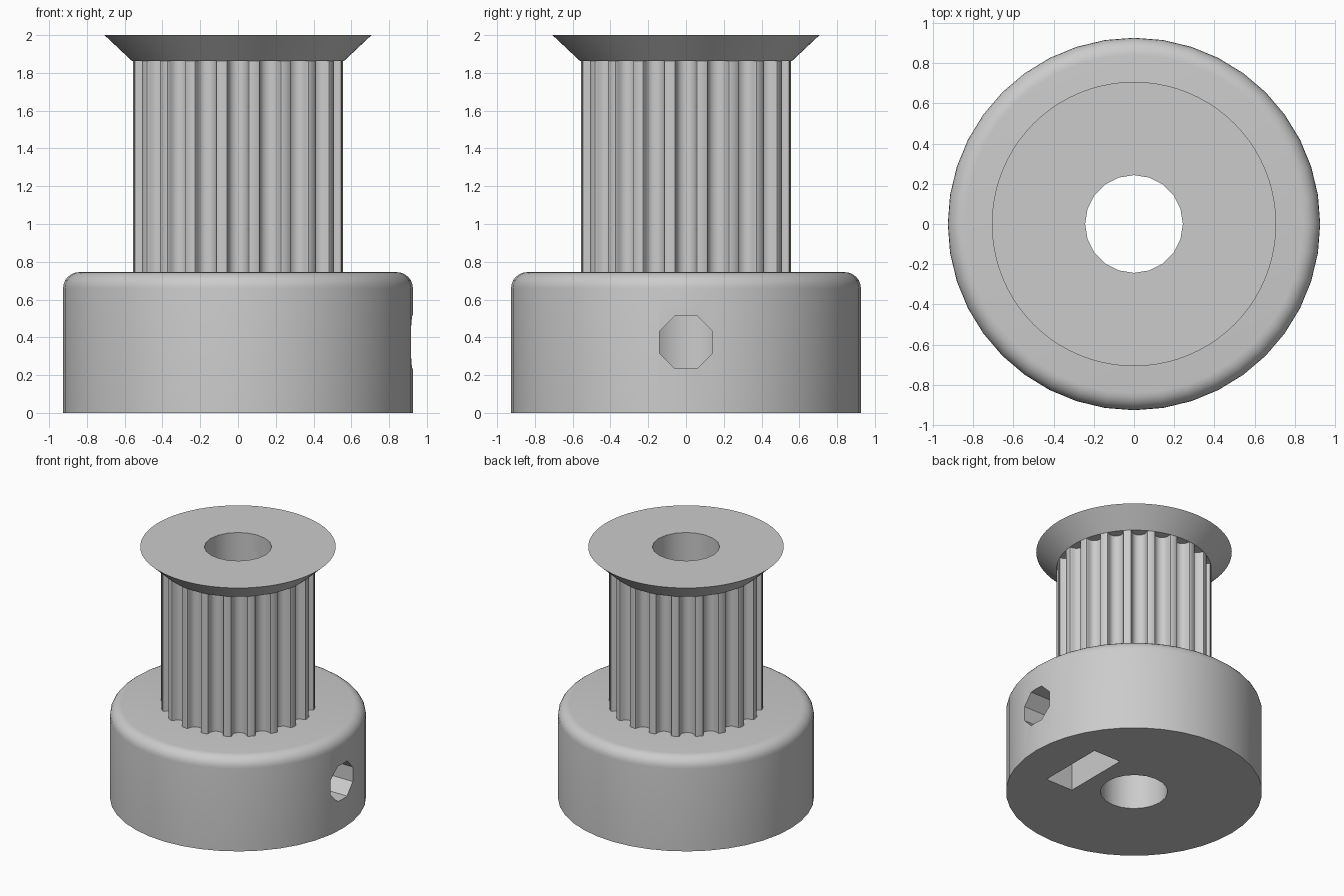
import bpy, bmesh
from math import pi, sin, cos, radians
from mathutils import Matrix

if "Cube" in bpy.data.objects:
    bpy.data.objects.remove(bpy.data.objects["Cube"], do_unlink=True)

grey = bpy.data.materials.new("plain grey")
grey.use_nodes = True
grey.diffuse_color = (0.6, 0.6, 0.6, 1)
grey.node_tree.nodes["Principled BSDF"].inputs["Base Color"].default_value = (0.6, 0.6, 0.6, 1)

TEETH = 20
BASE_R, BASE_TOP, ROUND = 0.926, 0.745, 0.085
BARREL_R, BARREL_TOP = 0.56, 1.862
FLANGE_R, TOP = 0.707, 2.0
BORE_R, SCREW_Z = 0.243, 0.375


def make_object(name, bm):
    bmesh.ops.recalc_face_normals(bm, faces=bm.faces)
    mesh = bpy.data.meshes.new(name)
    bm.to_mesh(mesh)
    bm.free()
    mesh.materials.append(grey)
    obj = bpy.data.objects.new(name, mesh)
    bpy.context.collection.objects.link(obj)
    return obj


def loft(name, rings):
    """Solid through a stack of equal-length rings, capped at both ends."""
    bm = bmesh.new()
    loops = [[bm.verts.new(p) for p in ring] for ring in rings]
    n = len(loops[0])
    for low, high in zip(loops, loops[1:]):
        for i in range(n):
            j = (i + 1) % n
            bm.faces.new((low[i], low[j], high[j], high[i]))
    bm.faces.new(loops[0][::-1])
    bm.faces.new(loops[-1])
    return make_object(name, bm)


def circle(r, z, n, turn=0.0):
    return [(r * cos(2 * pi * i / n + turn), r * sin(2 * pi * i / n + turn), z) for i in range(n)]


def along_x(obj, x, z):
    """Lay an upright prism along +x, starting at x."""
    obj.data.transform(Matrix.Translation((x, 0, z)) @ Matrix.Rotation(pi / 2, 4, "Y"))
    return obj


def cut(obj, cutter):
    cutter.hide_render = True
    mod = obj.modifiers.new("cut", "BOOLEAN")
    mod.operation, mod.solver, mod.object = "DIFFERENCE", "EXACT", cutter
    bpy.context.view_layer.objects.active = obj
    bpy.ops.object.modifier_apply(modifier=mod.name)


# Base hub with a rounded upper rim
steps = [radians(15 * k) for k in range(7)]
rim = [circle(BASE_R - ROUND + ROUND * cos(a), BASE_TOP - ROUND + ROUND * sin(a), 40) for a in steps]
base = loft("base_hub", [circle(BASE_R, 0, 40)] + rim)

# Toothed barrel: one rounded groove (half width, depth) repeated around the rim
half = [(0.0685, 0), (0.0594, 0.0034), (0.0549, 0.012), (0.053, 0.022), (0.0463, 0.041),
        (0.0414, 0.0495), (0.0329, 0.0584), (0.0228, 0.0648), (0.0117, 0.0688)]
groove = [(-w, d) for w, d in half] + [(0, 0.07)] + [(w, d) for w, d in reversed(half)]
outline = []
for t in range(TEETH):
    a = 2 * pi * t / TEETH
    for w, d in groove:
        r = (BARREL_R ** 2 - w ** 2) ** 0.5 - d
        outline.append((r * cos(a) - w * sin(a), r * sin(a) + w * cos(a)))
barrel = loft("toothed_barrel", [[(x, y, z) for x, y in outline] for z in (BASE_TOP, BARREL_TOP)])

# Flared belt retainer
flange = loft("top_flange", [circle(BARREL_R, BARREL_TOP, 80), circle(FLANGE_R, TOP, 80)])

# Shaft bore through every part
bore = loft("bore_cutter", [circle(BORE_R, z, 20) for z in (-0.2, TOP + 0.2)])
parts = [base, barrel, flange]
for part in parts:
    cut(part, bore)

# Captive nut pocket, open below, and the set screw hole on the +x side
slot = bmesh.new()
bmesh.ops.create_cube(slot, size=1, matrix=Matrix.Translation((0.48, 0, SCREW_Z / 2 - 0.1))
                      @ Matrix.Diagonal((0.24, 0.54, SCREW_Z + 0.2, 1)))
slot_cutter = make_object("nut_slot_cutter", slot)
nut_cutter = along_x(loft("nut_cutter", [circle(0.312, z, 6) for z in (0, 0.24)]), 0.36, SCREW_Z)
screw_cutter = along_x(loft("screw_cutter", [circle(0.152, z, 8, pi / 8) for z in (0, 1.1)]), 0, SCREW_Z)
cutters = [slot_cutter, nut_cutter, screw_cutter]
for cutter in cutters:
    cut(base, cutter)
for cutter in cutters + [bore]:
    bpy.data.objects.remove(cutter, do_unlink=True)

# Smooth curved walls, crisp edges
bpy.ops.object.select_all(action="DESELECT")
for part in parts:
    part.select_set(True)
bpy.context.view_layer.objects.active = base
bpy.ops.object.shade_smooth_by_angle(angle=radians(30))
